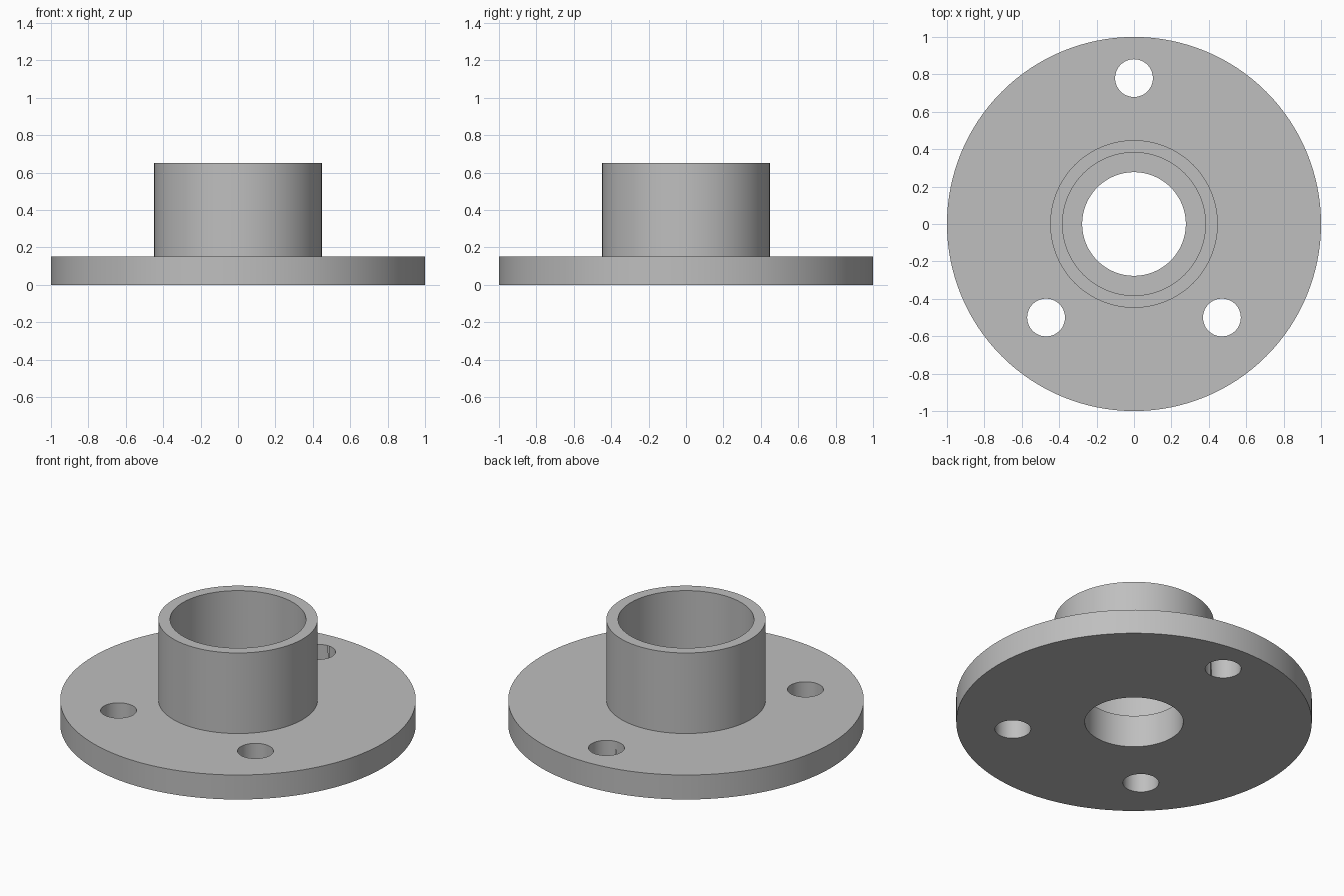
import bpy
import bmesh
import math

default = bpy.data.objects.get("Cube")
if default:
    bpy.data.objects.remove(default, do_unlink=True)

SEGMENTS = 128

# Material
grey = bpy.data.materials.new("plain_grey")
grey.use_nodes = True
color = (0.52, 0.52, 0.52, 1)
grey.diffuse_color = color
grey.node_tree.nodes["Principled BSDF"].inputs["Base Color"].default_value = color


def lathe(name, profile):
    """Revolve a closed (radius, height) profile around z."""
    bm = bmesh.new()
    rings = []
    for i in range(SEGMENTS):
        a = math.tau * i / SEGMENTS
        rings.append([bm.verts.new((r * math.cos(a), r * math.sin(a), z)) for r, z in profile])
    n = len(profile)
    for i, ring in enumerate(rings):
        following = rings[(i + 1) % SEGMENTS]
        for j in range(n):
            k = (j + 1) % n
            bm.faces.new((ring[j], following[j], following[k], ring[k]))
    bmesh.ops.recalc_face_normals(bm, faces=bm.faces)
    mesh = bpy.data.meshes.new(name)
    bm.to_mesh(mesh)
    bm.free()
    obj = bpy.data.objects.new(name, mesh)
    bpy.context.collection.objects.link(obj)
    mesh.materials.append(grey)
    return obj


# Flange disc, hub and stepped bore as one turned body
base, ledge, top = 0.152, 0.2, 0.652
flange = lathe("flanged_hub", [
    (0.277, 0), (1, 0), (1, base), (0.448, base),
    (0.448, top), (0.382, top), (0.382, ledge), (0.277, ledge),
])

# Bolt holes: one at the back, a mirrored pair at the front
for i, (x, y) in enumerate([(0, 0.78), (0.47, -0.5), (-0.47, -0.5)]):
    bpy.ops.mesh.primitive_cylinder_add(vertices=64, radius=0.101, depth=0.6, location=(x, y, 0.1))
    cutter = bpy.context.object
    cutter.name = f"bolt_hole_cutter_{i + 1}"
    cutter.data.materials.append(grey)
    cutter.hide_render = True
    cutter.hide_set(True)
    cut = flange.modifiers.new(f"bolt_hole_{i + 1}", "BOOLEAN")
    cut.operation = "DIFFERENCE"
    cut.solver = "EXACT"
    cut.object = cutter

# Apply the cuts, remove the cutters, smooth the round walls
bpy.ops.object.select_all(action="DESELECT")
bpy.context.view_layer.objects.active = flange
flange.select_set(True)
for modifier in list(flange.modifiers):
    cutter = modifier.object
    bpy.ops.object.modifier_apply(modifier=modifier.name)
    bpy.data.objects.remove(cutter, do_unlink=True)
bpy.ops.object.shade_smooth_by_angle(angle=math.radians(30))
